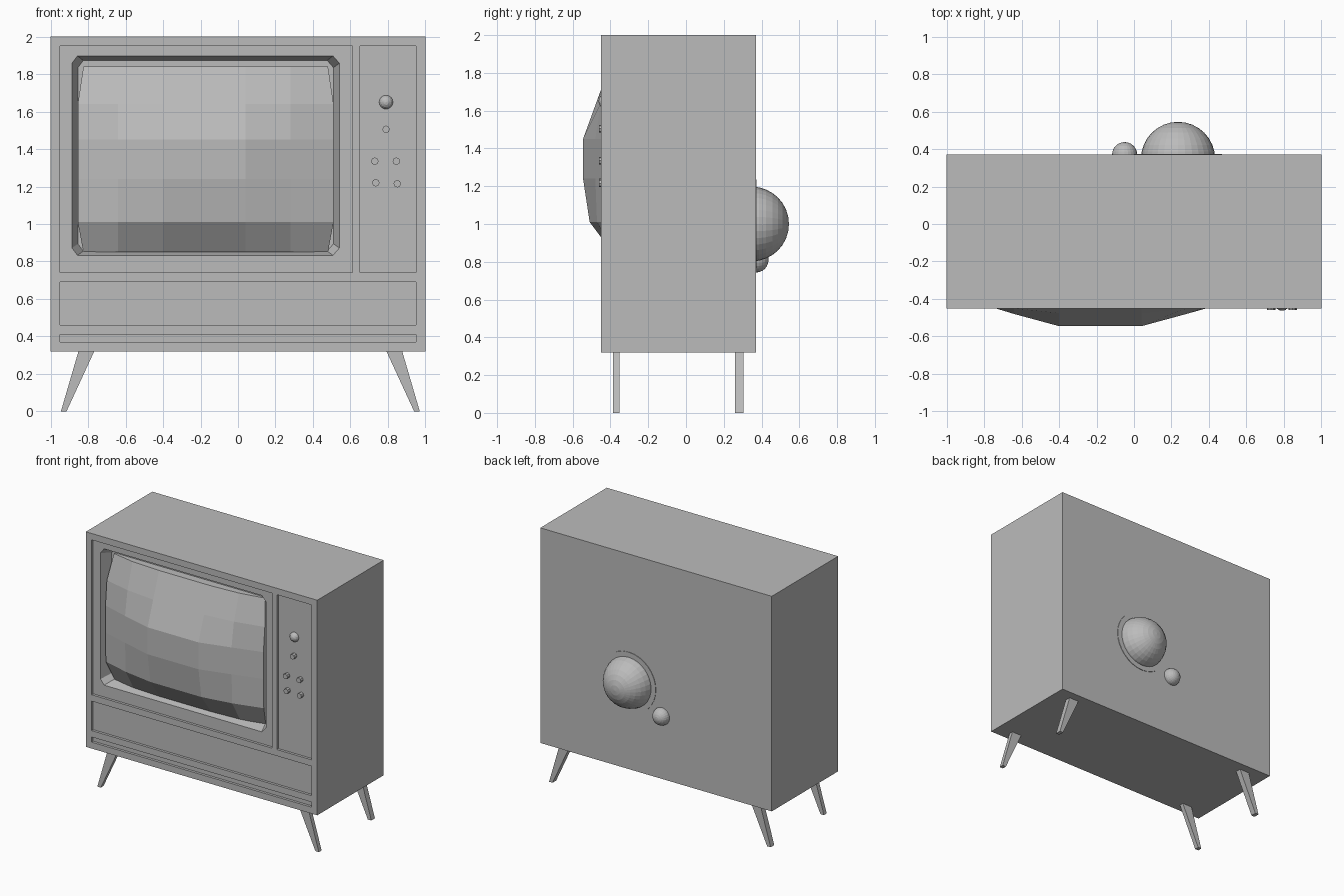
import bpy, bmesh, math
from mathutils import Vector, Matrix

cube = bpy.data.objects.get("Cube")
if cube:
    bpy.data.objects.remove(cube, do_unlink=True)

grey = bpy.data.materials.new("plain grey")
grey.use_nodes = True
GREY = (0.5, 0.5, 0.5, 1)
grey.diffuse_color = GREY
grey.node_tree.nodes["Principled BSDF"].inputs["Base Color"].default_value = GREY

FRONT, BACK = -0.45, 0.37
PANEL = FRONT + 0.02


def finish(name, bm):
    bmesh.ops.recalc_face_normals(bm, faces=bm.faces)
    mesh = bpy.data.meshes.new(name)
    bm.to_mesh(mesh)
    bm.free()
    mesh.materials.append(grey)
    obj = bpy.data.objects.new(name, mesh)
    bpy.context.collection.objects.link(obj)
    return obj


def loft(name, ring_a, ring_b):
    """Closed solid between two rings of equal length."""
    bm = bmesh.new()
    a = [bm.verts.new(p) for p in ring_a]
    b = [bm.verts.new(p) for p in ring_b]
    bm.faces.new(a)
    bm.faces.new(b[::-1])
    for i in range(len(a)):
        j = (i + 1) % len(a)
        bm.faces.new((a[i], b[i], b[j], a[j]))
    return finish(name, bm)


def upright(outline, y):
    return [(x, y, z) for x, z in outline]


def box(name, x0, x1, y0, y1, z0, z1):
    outline = [(x0, z0), (x1, z0), (x1, z1), (x0, z1)]
    return loft(name, upright(outline, y0), upright(outline, y1))


def ball(name, x, y, z, r, segments=32):
    bm = bmesh.new()
    turn = Matrix.Translation((x, y, z)) @ Matrix.Rotation(math.pi / 2, 4, 'X')
    bmesh.ops.create_uvsphere(bm, u_segments=segments, v_segments=segments // 2,
                              radius=r, matrix=turn)
    return finish(name, bm)


def disc(name, x, y, z, r, depth, segments):
    bm = bmesh.new()
    turn = Matrix.Translation((x, y, z)) @ Matrix.Rotation(math.pi / 2, 4, 'X')
    bmesh.ops.create_cone(bm, cap_ends=True, segments=segments, radius1=r,
                          radius2=r, depth=depth, matrix=turn)
    return finish(name, bm)


def carve(target, cutter):
    mod = target.modifiers.new("carve", 'BOOLEAN')
    mod.operation, mod.solver, mod.object = 'DIFFERENCE', 'EXACT', cutter
    cutter.hide_render = True
    bpy.context.view_layer.objects.active = target
    bpy.ops.object.modifier_apply(modifier=mod.name)
    bpy.data.objects.remove(cutter, do_unlink=True)


# Cabinet with shallow recessed front panels
cabinet = box("cabinet", -1, 1, FRONT, BACK, 0.32, 2)
panels = [(-0.95, 0.61, 0.74, 1.95), (0.65, 0.95, 0.74, 1.95),
          (-0.95, 0.95, 0.46, 0.69), (-0.95, 0.95, 0.37, 0.41)]
for x0, x1, z0, z1 in panels:
    carve(cabinet, box("panel_cutter", x0, x1, FRONT - 0.1, PANEL, z0, z1))

# Screen opening with clipped corners and sloping walls
outer = [(-0.86, 0.83), (0.51, 0.83), (0.545, 0.87), (0.545, 1.86),
         (0.51, 1.9), (-0.86, 1.9), (-0.89, 1.86), (-0.89, 0.87)]
middle = Vector((-0.17, 1.35))
inner = [middle + (Vector(p) - middle) * 0.95 for p in outer]
carve(cabinet, loft("opening_cutter", upright(outer, PANEL - 0.01), upright(inner, -0.34)))

# Faceted bulging screen: depth falls away from the flat middle
columns = [(-0.855, 0.13), (-0.64, 0.065), (-0.4, 0), (0.04, 0), (0.28, 0.065), (0.51, 0.13)]
rows = [(0.85, 0.155), (1.01, 0.035), (1.24, 0), (1.45, 0), (1.64, 0.069), (1.84, 0.142)]
bm = bmesh.new()
grid = []
for j, (z, dz) in enumerate(rows):
    line = []
    for i, (x, dx) in enumerate(columns):
        if i in (0, 5) and j in (0, 5):
            x += 0.03 if i == 0 else -0.03
        line.append(bm.verts.new((x, -0.545 + math.hypot(dx, dz), z)))
    grid.append(line)
for j in range(5):
    for i in range(5):
        bm.faces.new((grid[j][i], grid[j][i + 1], grid[j + 1][i + 1], grid[j + 1][i]))
rim = [e for e in bm.edges if e.is_boundary]
skirt = bmesh.ops.extrude_edge_only(bm, edges=rim)["geom"]
for v in skirt:
    if isinstance(v, bmesh.types.BMVert):
        v.co.y = -0.33
bmesh.ops.holes_fill(bm, edges=[e for e in bm.edges if e.is_boundary])
finish("screen", bm)

# Controls
ball("tuning_knob", 0.79, -0.425, 1.65, 0.038, 16)
knobs = [(0.79, 1.505), (0.73, 1.335), (0.845, 1.335), (0.735, 1.22), (0.85, 1.215)]
for n, (x, z) in enumerate(knobs, 1):
    disc(f"small_knob_{n}", x, -0.44, z, 0.02, 0.04, 8)

# Rear tube cover, its thin collar and the small dome
ball("rear_dome", 0.235, 0.347, 1.0, 0.198)
disc("rear_collar", 0.235, BACK, 1.0, 0.235, 0.008, 32)
ball("rear_small_dome", -0.05, 0.37, 0.81, 0.067, 24)

# Splayed tapering legs
for side, sx in (("left", 1), ("right", -1)):
    for end, y0, y1 in (("front", -0.387, -0.353), ("back", 0.26, 0.305)):
        outline = [(sx * 0.765, 0.325), (sx * 0.85, 0.325), (sx * 0.945, 0), (sx * 0.915, 0)]
        if sx > 0:
            outline = [(x + 0.025, z) for x, z in outline]
        loft(f"{end}_{side}_leg", upright(outline, y0), upright(outline, y1))
